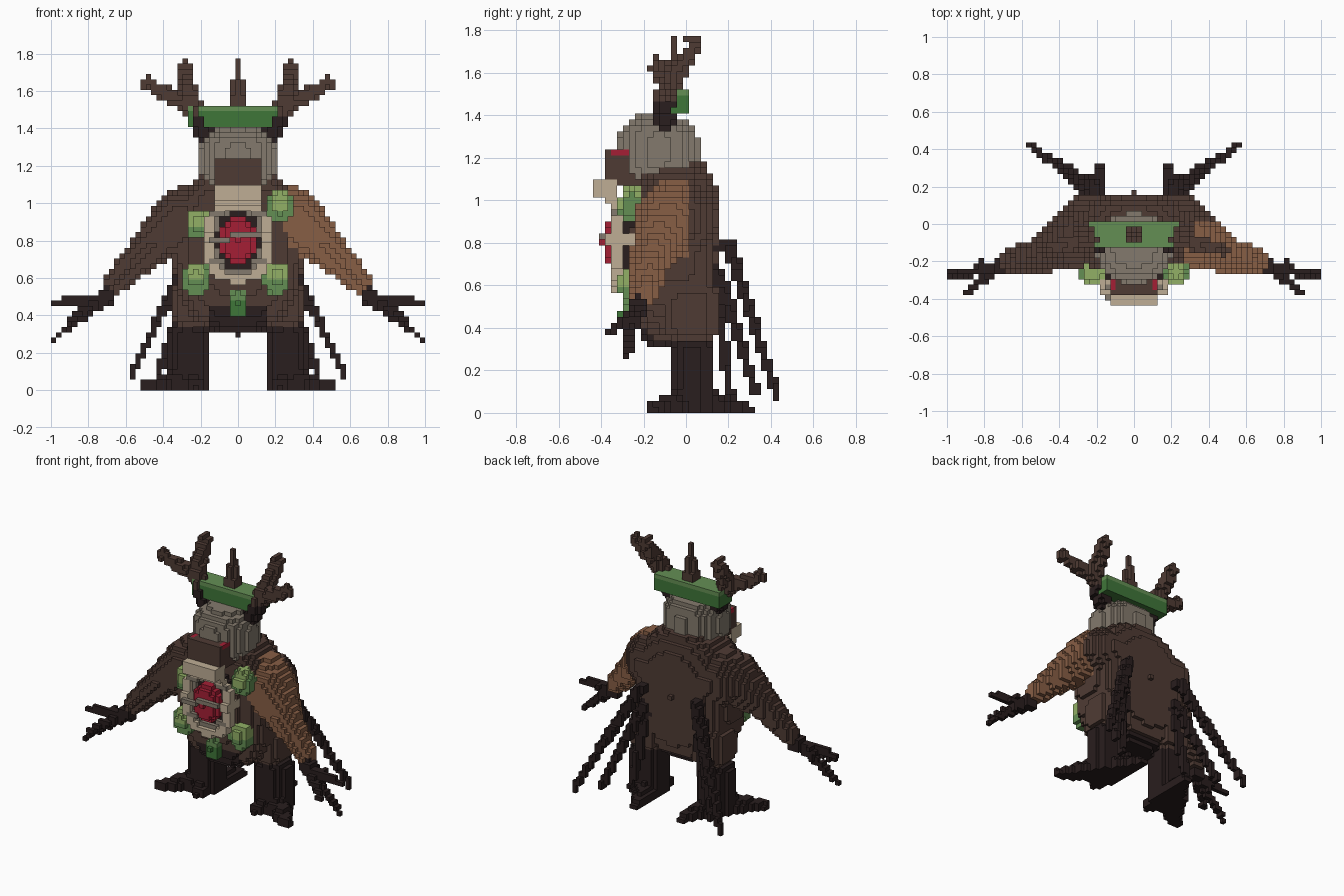
import bpy, bmesh, math
from mathutils import Vector

cube = bpy.data.objects.get("Cube")
if cube:
    bpy.data.objects.remove(cube)

U = 2 / 71                      # size of one block
cells = {}                      # (i, j, k) -> (part name, colour name)

PALETTE = {
    "bark_brown": "4F3B34", "dark_root": "291E1E", "tan_bark": "875E45",
    "stone_grey": "847A6D", "bone_cream": "BFAE95", "heart_red": "A51F35",
    "leaf_light": "92B066", "moss_light": "648F54", "moss_dark": "3F7639",
}


def linear(hex_code):
    out = []
    for n in (0, 2, 4):
        c = int(hex_code[n:n + 2], 16) / 255
        out.append(c / 12.92 if c <= 0.04045 else ((c + 0.055) / 1.055) ** 2.4)
    return (*out, 1.0)


materials = {}
for name, code in PALETTE.items():
    m = bpy.data.materials.new(name)
    m.use_nodes = True
    m.diffuse_color = linear(code)
    bsdf = m.node_tree.nodes["Principled BSDF"]
    bsdf.inputs["Base Color"].default_value = linear(code)
    bsdf.inputs["Roughness"].default_value = 0.9
    materials[name] = m


# ---- block painting helpers; colour is a name or a rule of the position ----
def fill(part, colour, lo, hi, inside):
    i0, j0 = math.floor(lo[0] / U), math.floor(lo[1] / U)
    i1, j1 = math.ceil(hi[0] / U), math.ceil(hi[1] / U)
    k0, k1 = max(0, math.floor(lo[2] / U)), math.ceil(hi[2] / U)
    for i in range(i0, i1 + 1):
        for j in range(j0, j1 + 1):
            for k in range(k0, k1 + 1):
                p = Vector((i * U, j * U, (k + 0.5) * U))
                if inside(p):
                    cells[i, j, k] = (part, colour(p) if callable(colour) else colour)


def box(part, colour, lo, hi):
    fill(part, colour, lo, hi, lambda p: all(a <= c <= b for a, c, b in zip(lo, p, hi)))


def side_box(part, colour, s, lo, hi):
    """Box given for the left side, flipped when s is -1."""
    x = sorted((lo[0] * s, hi[0] * s))
    box(part, colour, (x[0], *lo[1:]), (x[1], *hi[1:]))


def blob(part, colour, centre, radii, power=(2, 2, 2)):
    lo = [c - r for c, r in zip(centre, radii)]
    hi = [c + r for c, r in zip(centre, radii)]
    fill(part, colour, lo, hi, lambda p: sum(
        (abs(v - c) / r) ** e for v, c, r, e in zip(p, centre, radii, power)) <= 1)


def limb(part, colour, points, side=1):
    """Tapered limb through (x, y, z, radius) points."""
    for a, b in zip(points, points[1:]):
        a, b = Vector(a), Vector(b)
        steps = max(1, int((b - a).length / (U * 0.6)))
        for n in range(steps + 1):
            q = a.lerp(b, n / steps)
            x, y, z, r = q[0] * side, q[1], q[2], q[3]
            i, j, k = round(x / U), round(y / U), max(0, math.floor(z / U))
            p = Vector((i * U, j * U, (k + 0.5) * U))
            cells[i, j, k] = (part, colour(p) if callable(colour) else colour)
            blob(part, colour, (x, y, z), (r, r, r))


# ---- torso ----
def torso_colour(p):
    return "dark_root" if p.z < 0.45 and abs(p.x) < 0.16 and p.y < 0.1 else "bark_brown"


blob("torso", torso_colour, (0, -0.05, 0.75), (0.345, 0.217, 0.45), (2.3, 4, 2.6))
box("torso", "bark_brown", (-0.014, 0.1, 0.76), (0.014, 0.18, 0.79))
box("torso", "dark_root", (-0.014, -0.06, 0.29), (0.014, -0.03, 0.35))
blob("torso", "bark_brown", (0, 0.0, 1.05), (0.24, 0.13, 0.13))


def tan_front(p):
    return "tan_bark" if p.y < 0.01 and p.x > 0.25 else "bark_brown"


for s, side in ((1, "left"), (-1, "right")):
    # legs and spreading root feet
    leg = side + "_leg"
    blob(leg, "dark_root", (0.258 * s, 0.035, 0.1), (0.114, 0.102, 0.25), (2.5, 2.5, 14))
    blob(leg, "bark_brown", (0.24 * s, 0.025, 0.47), (0.107, 0.137, 0.125), (3, 3, 8))
    for toe in ((0.49, -0.16), (0.18, 0.285), (0.22, -0.11)):
        limb(side + "_foot", "dark_root",
             [(0.265, 0.03, 0.04, 0.09), (toe[0], toe[1], 0.02, 0.033)], s)

    # arm, hand and fingers
    limb(side + "_arm", tan_front if s > 0 else "bark_brown",
         [(0.25, -0.04, 0.91, 0.19), (0.31, -0.085, 0.9, 0.165),
          (0.47, -0.155, 0.765, 0.1), (0.67, -0.195, 0.56, 0.06)], s)
    hand = side + "_hand"
    limb(hand, "dark_root", [(0.70, -0.22, 0.5, 0.05), (0.77, -0.25, 0.465, 0.042)], s)
    for tip in ((0.985, -0.265, 0.475), (0.98, -0.27, 0.28),
                (0.885, -0.36, 0.38), (0.82, -0.205, 0.505)):
        limb(hand, "dark_root", [(0.76, -0.245, 0.465, 0.035), (*tip, 0.018)], s)

    # trailing roots on the back
    for start, end in (((0.22, 0.2, 0.79), (0.57, 0.425, 0.085)),
                       ((0.22, 0.15, 0.66), (0.43, 0.33, 0.09)),
                       ((0.20, 0.13, 0.6), (0.28, 0.21, 0.09))):
        limb(side + "_back_roots", "dark_root", [(*start, 0.035), (*end, 0.021)], s)
    limb(side + "_back_roots", "dark_root",
         [(0.19, 0.12, 0.77, 0.025), (0.22, 0.2, 0.79, 0.03)], s)

# ---- head, snout, eyes and jaw ----
blob("head", "stone_grey", (0, -0.13, 1.235), (0.205, 0.19, 0.175), (2.4, 2.2, 3))
box("snout", "bark_brown", (-0.13, -0.38, 1.08), (0.13, -0.25, 1.245))
for s, side in ((1, "left"), (-1, "right")):
    side_box(side + "_eye", "heart_red", s, (0.1, -0.345, 1.21), (0.13, -0.28, 1.245))
box("jaw", "bone_cream", (-0.13, -0.44, 1.02), (0.13, -0.31, 1.085))
box("jaw", "bone_cream", (-0.13, -0.37, 0.98), (0.13, -0.33, 1.02))

# ---- antlers and crown spike ----
def antler_colour(p):
    return "dark_root" if p.z < 1.47 else "bark_brown"


for s, side in ((1, "left"), (-1, "right")):
    antler = side + "_antler"
    limb(antler, antler_colour,
         [(0.185, -0.095, 1.38, 0.053), (0.235, -0.09, 1.5, 0.053),
          (0.265, -0.065, 1.58, 0.048), (0.275, 0.0, 1.66, 0.043),
          (0.285, 0.045, 1.735, 0.035)], s)
    limb(antler, antler_colour,
         [(0.25, -0.08, 1.53, 0.05), (0.37, -0.11, 1.58, 0.042),
          (0.48, -0.14, 1.63, 0.033)], s)
    for tip in ((0.505, -0.14, 1.64), (0.475, -0.15, 1.675), (0.25, 0.03, 1.74),
                (0.32, 0.07, 1.74), (0.285, 0.05, 1.765), (0.285, -0.01, 1.75)):
        blob(antler, antler_colour, (tip[0] * s, tip[1], tip[2]), (0.018, 0.018, 0.018))
limb("crown_spike", "bark_brown", [(0, -0.056, 1.5, 0.045), (0, -0.056, 1.63, 0.036),
                                   (0, -0.056, 1.72, 0.02)])
box("crown_spike", "bark_brown", (-0.014, -0.07, 1.7), (0.014, -0.042, 1.77))

# ---- moss brow slab ----
box("moss_slab", lambda p: "moss_light" if p.z > 1.495 else "moss_dark",
    (-0.26, -0.125, 1.40), (0.235, 0.0, 1.525))

# ---- chest cage with heart ----
CHEST_Z = 0.795


def ring(part, colour, y0, y1, outer, inner):
    """Oval hoop facing forward; outer and inner are (x, z) radii."""
    def inside(p):
        d = lambda r: (abs(p.x) / r[0]) ** 2.5 + (abs(p.z - CHEST_Z) / r[1]) ** 2.5
        return y0 <= p.y <= y1 and d(outer) <= 1 and (not inner or d(inner) > 1)
    fill(part, colour, (-0.25, y0, 0.5), (0.25, y1, 1.1), inside)


ring("chest_hollow", "dark_root", -0.3, -0.24, (0.165, 0.205), None)
ring("cage_rim", "stone_grey", -0.325, -0.29, (0.165, 0.2), (0.115, 0.155))
ring("cage_rim", "bone_cream", -0.355, -0.3, (0.19, 0.22), (0.14, 0.175))
blob("heart", "heart_red", (0, -0.315, 0.8), (0.095, 0.08, 0.125), (2.3, 2.5, 2.3))
box("heart", "heart_red", (-0.014, -0.41, 0.8), (0.014, -0.38, 0.83))
box("ribs", "stone_grey", (-0.03, -0.4, 0.825), (0.13, -0.37, 0.85))
box("ribs", "stone_grey", (-0.15, -0.4, 0.79), (-0.03, -0.37, 0.82))
for s in (1, -1):
    side_box("ribs", "bone_cream", s, (0.125, -0.385, 0.8), (0.19, -0.25, 0.85))
    for z in (0.68, 0.93):
        side_box("ribs", "stone_grey", s, (0.07, -0.36, z - 0.014), (0.15, -0.32, z + 0.014))

# ---- leafy pods around the cage ----
for n, (x, y, z, r) in enumerate(((-0.215, -0.255, 0.89, 0.06), (0.225, -0.255, 0.98, 0.065),
                                  (-0.225, -0.255, 0.6, 0.07), (0.205, -0.255, 0.6, 0.07),
                                  (0.0, -0.25, 0.46, 0.055)), 1):
    def pod_colour(p):
        if n == 5:
            return "moss_light" if p.z > z + 0.03 else "moss_dark"
        return "leaf_light" if p.z > z - 0.02 and abs(p.x - x) < 0.05 else "moss_light"
    blob(f"pod_{n}", pod_colour, (x, y, z), (r, 0.06, r + 0.02), (2.4, 2.4, 2.4))

# ---- turn the blocks into one mesh per part, outer faces only ----
CORNERS = {
    (1, 0, 0): ((1, 0, 0), (1, 1, 0), (1, 1, 1), (1, 0, 1)),
    (-1, 0, 0): ((0, 0, 0), (0, 0, 1), (0, 1, 1), (0, 1, 0)),
    (0, 1, 0): ((0, 1, 0), (0, 1, 1), (1, 1, 1), (1, 1, 0)),
    (0, -1, 0): ((0, 0, 0), (1, 0, 0), (1, 0, 1), (0, 0, 1)),
    (0, 0, 1): ((0, 0, 1), (1, 0, 1), (1, 1, 1), (0, 1, 1)),
    (0, 0, -1): ((0, 0, 0), (0, 1, 0), (1, 1, 0), (1, 0, 0)),
}
parts = {}
for cell, (part, colour) in cells.items():
    parts.setdefault(part, []).append((cell, colour))

for part, blocks in parts.items():
    used = sorted({colour for _, colour in blocks})
    bm, verts = bmesh.new(), {}
    for (i, j, k), colour in blocks:
        for (di, dj, dk), quad in CORNERS.items():
            if (i + di, j + dj, k + dk) in cells:
                continue
            loop = []
            for a, b, c in quad:
                key = (i + a, j + b, k + c)
                if key not in verts:
                    verts[key] = bm.verts.new(
                        ((key[0] - 0.5) * U, (key[1] - 0.5) * U, key[2] * U))
                loop.append(verts[key])
            bm.faces.new(loop).material_index = used.index(colour)
    mesh = bpy.data.meshes.new(part)
    bm.to_mesh(mesh)
    bm.free()
    for colour in used:
        mesh.materials.append(materials[colour])
    bpy.context.collection.objects.link(bpy.data.objects.new(part, mesh))
